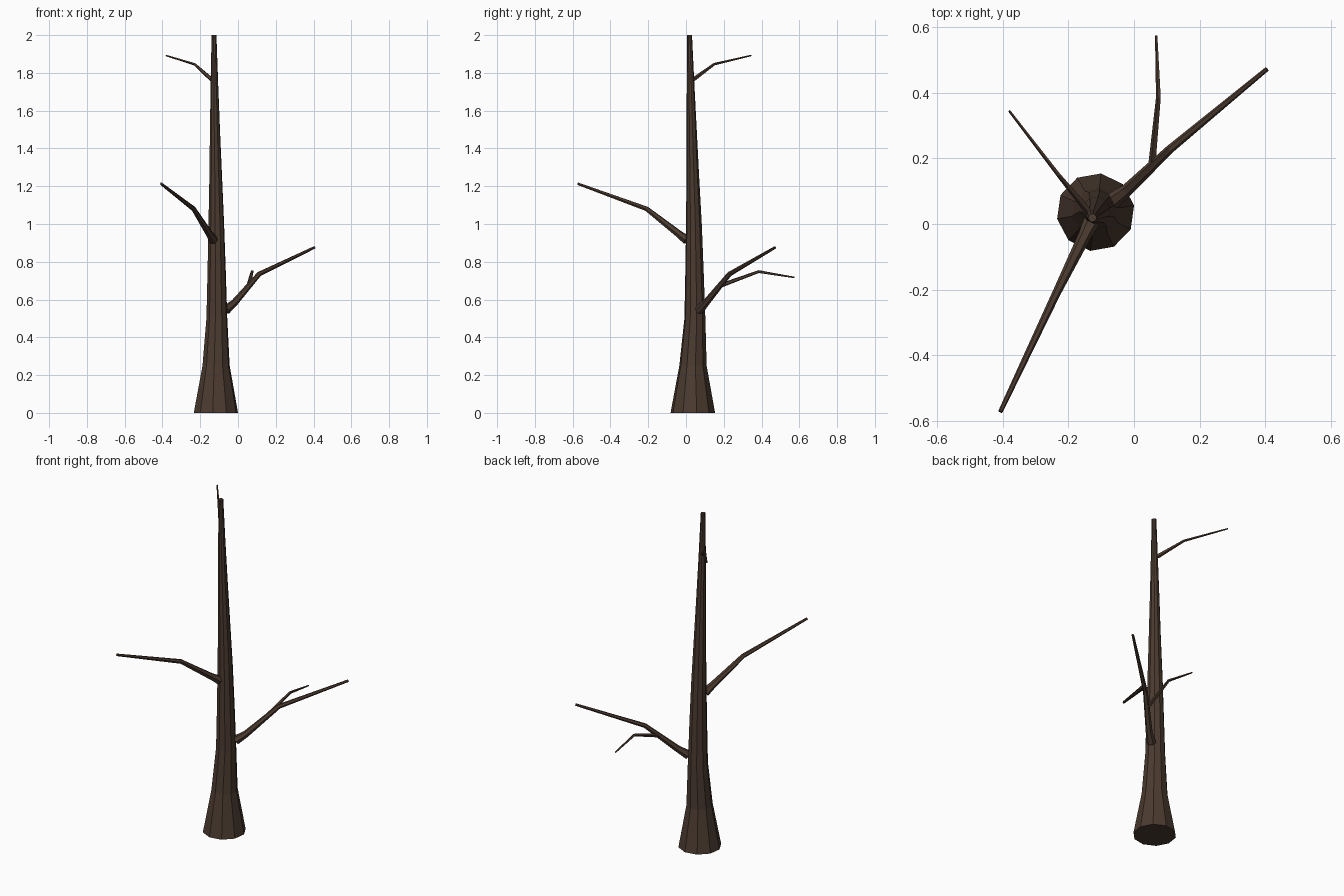
import bpy, bmesh, math
from mathutils import Vector

if "Cube" in bpy.data.objects:
    bpy.data.objects.remove(bpy.data.objects["Cube"])

bark = bpy.data.materials.new("bark")
bark.diffuse_color = (0.07, 0.043, 0.029, 1)
bark.use_nodes = True
bark.node_tree.nodes["Principled BSDF"].inputs["Base Color"].default_value = bark.diffuse_color


def limb(name, path, sides, turn=0.0, upright=False):
    """Tapered faceted tube through (x, y, z, radius) points, capped at both ends."""
    pts = [Vector(p[:3]) for p in path]
    bm = bmesh.new()
    rings = []
    for i, p in enumerate(pts):
        # ring plane follows the averaged direction of its neighbouring segments
        d = Vector((0, 0, 0))
        if i > 0:
            d += (p - pts[i - 1]).normalized()
        if i < len(pts) - 1:
            d += (pts[i + 1] - p).normalized()
        d.normalize()
        if upright:
            u, v = Vector((1, 0, 0)), Vector((0, 1, 0))
        else:
            u = Vector((0, 0, 1)).cross(d).normalized()
            v = d.cross(u)
        ring = []
        for k in range(sides):
            a = turn + 2 * math.pi * k / sides
            ring.append(bm.verts.new(p + path[i][3] * (math.cos(a) * u + math.sin(a) * v)))
        rings.append(ring)
    for a, b in zip(rings, rings[1:]):
        for k in range(sides):
            n = (k + 1) % sides
            bm.faces.new((a[k], a[n], b[n], b[k]))
    bm.faces.new(rings[0][::-1])
    bm.faces.new(rings[-1])
    bmesh.ops.recalc_face_normals(bm, faces=bm.faces)
    mesh = bpy.data.meshes.new(name)
    bm.to_mesh(mesh)
    bm.free()
    mesh.materials.append(bark)
    bpy.context.collection.objects.link(bpy.data.objects.new(name, mesh))


# trunk with a flared foot and slightly wandering centre line
limb("trunk", [
    (-0.117, 0.036, 0.00, 0.119), (-0.116, 0.037, 0.25, 0.073),
    (-0.112, 0.047, 0.50, 0.056), (-0.113, 0.045, 0.75, 0.049),
    (-0.115, 0.042, 1.00, 0.042), (-0.118, 0.036, 1.25, 0.034),
    (-0.122, 0.030, 1.50, 0.027), (-0.125, 0.024, 1.75, 0.020),
    (-0.127, 0.019, 2.00, 0.013)], 10, math.radians(10), True)

# lower branch and its twig
limb("lower_branch", [
    (-0.065, 0.070, 0.545, 0.026), (-0.020, 0.105, 0.582, 0.019),
    (0.112, 0.230, 0.735, 0.013), (0.405, 0.472, 0.876, 0.007)], 6)
limb("lower_twig", [
    (0.056, 0.185, 0.675, 0.012), (0.075, 0.385, 0.748, 0.008),
    (0.068, 0.574, 0.717, 0.004)], 5)

# middle branch reaching forward
limb("middle_branch", [
    (-0.130, 0.005, 0.915, 0.026), (-0.150, -0.035, 0.945, 0.020),
    (-0.235, -0.208, 1.080, 0.013), (-0.407, -0.572, 1.213, 0.007)], 6)

# thin upper branch
limb("upper_branch", [
    (-0.136, 0.036, 1.762, 0.012), (-0.230, 0.150, 1.846, 0.007),
    (-0.380, 0.345, 1.892, 0.004)], 5)
